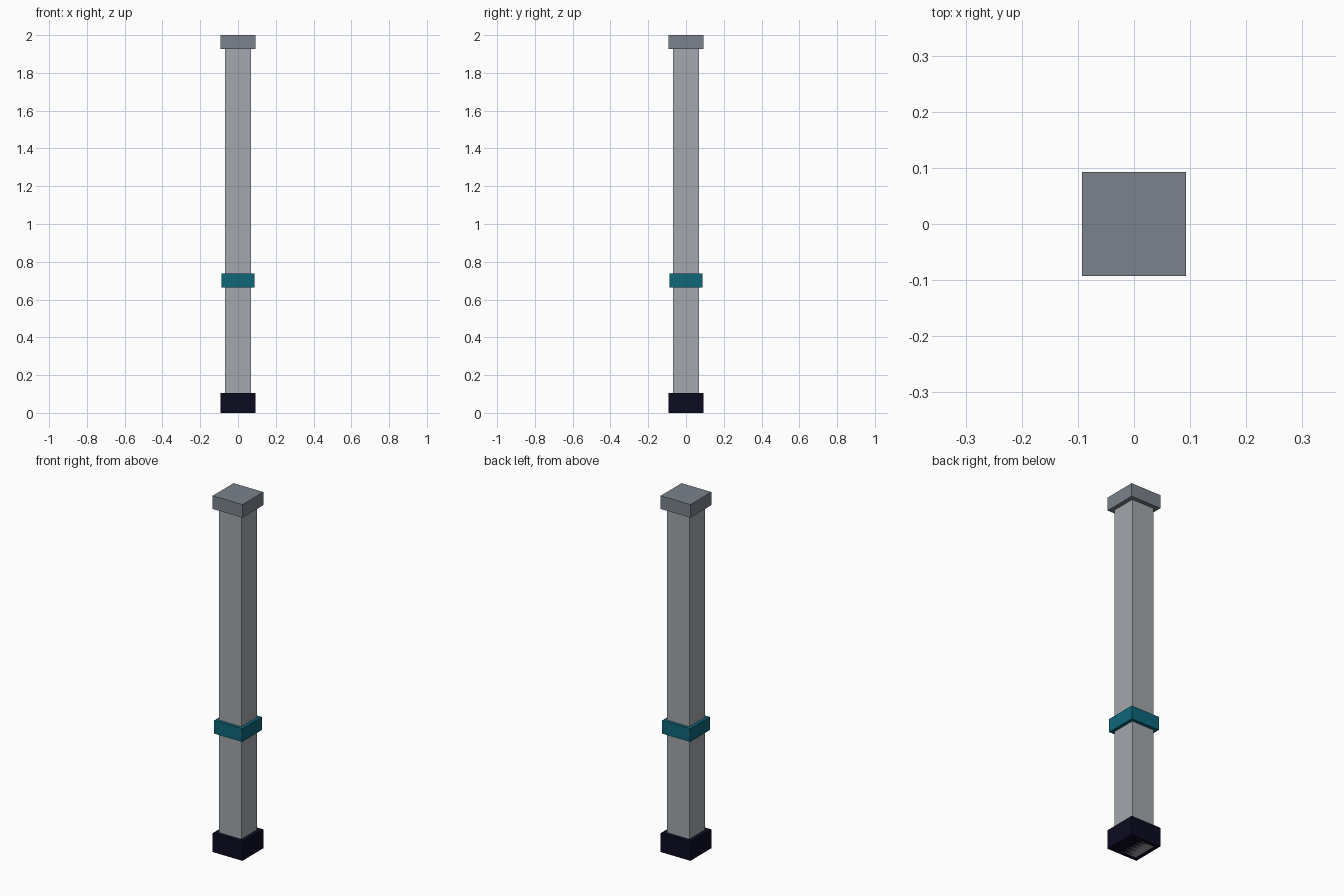
import bpy

if "Cube" in bpy.data.objects:
    bpy.data.objects.remove(bpy.data.objects["Cube"])


def material(name, rgb):
    m = bpy.data.materials.new(name)
    m.diffuse_color = (*rgb, 1.0)
    m.use_nodes = True
    m.node_tree.nodes["Principled BSDF"].inputs["Base Color"].default_value = m.diffuse_color
    return m


def block(name, width, z0, z1, mat):
    """Square block centred on the z axis, from z0 to z1."""
    bpy.ops.mesh.primitive_cube_add(size=1, location=(0, 0, (z0 + z1) / 2))
    ob = bpy.context.object
    ob.name = name
    ob.scale = (width, width, z1 - z0)
    bpy.ops.object.transform_apply(location=False, rotation=False, scale=True)
    ob.data.materials.append(mat)
    return ob


light_grey = material("light_grey", (0.366, 0.386, 0.413))
slate_grey = material("slate_grey", (0.195, 0.223, 0.262))
teal = material("teal", (0.0044, 0.133, 0.195))
dark_navy = material("dark_navy", (0.0033, 0.0033, 0.0144))

# Foot, full-height shaft, coloured band and cap
block("base", 0.185, 0.0, 0.106, dark_navy)
block("shaft", 0.138, 0.0, 1.96, light_grey)
block("band", 0.174, 0.664, 0.738, teal)
block("cap", 0.185, 1.926, 2.0, slate_grey)
